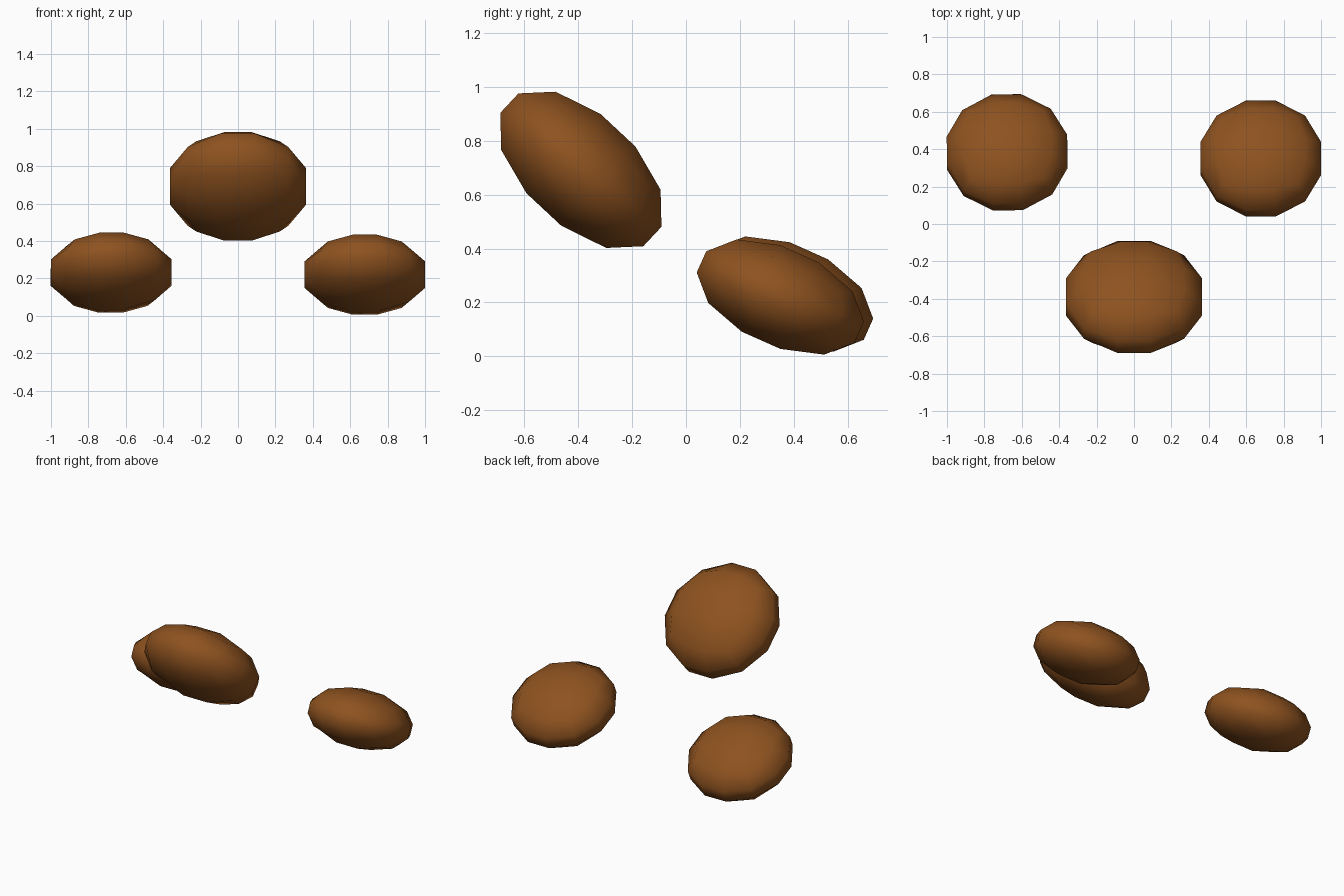
import bpy, bmesh
from math import radians, sqrt

if "Cube" in bpy.data.objects:
    bpy.data.objects.remove(bpy.data.objects["Cube"])

mat = bpy.data.materials.new("brown")
mat.diffuse_color = (0.27, 0.085, 0.014, 1)
mat.use_nodes = True
mat.node_tree.nodes["Principled BSDF"].inputs["Base Color"].default_value = mat.diffuse_color


def pebble(name, loc, radii, rot):
    # Cube split 3 x 3 per face, rounded into a ball, then flattened
    bm = bmesh.new()
    bmesh.ops.create_cube(bm, size=2)
    bmesh.ops.subdivide_edges(bm, edges=bm.edges[:], cuts=2, use_grid_fill=True)
    for v in bm.verts:
        x, y, z = (c * c for c in v.co)
        v.co.x *= sqrt(1 - y / 2 - z / 2 + y * z / 3) * radii[0]
        v.co.y *= sqrt(1 - x / 2 - z / 2 + x * z / 3) * radii[1]
        v.co.z *= sqrt(1 - x / 2 - y / 2 + x * y / 3) * radii[2]
    for f in bm.faces:
        f.smooth = True
    mesh = bpy.data.meshes.new(name)
    bm.to_mesh(mesh)
    bm.free()
    mesh.materials.append(mat)
    ob = bpy.data.objects.new(name, mesh)
    ob.location = loc
    ob.rotation_euler = [radians(a) for a in rot]
    bpy.context.collection.objects.link(ob)


# Large raised front pebble and two smaller ones behind
pebble("front_pebble", (0, -0.39, 0.692), (0.386, 0.384, 0.213), (-43, 0, 0))
pebble("back_left_pebble", (-0.678, 0.383, 0.231), (0.341, 0.339, 0.186), (-24, 0, 1))
pebble("back_right_pebble", (0.678, 0.35, 0.22), (0.341, 0.339, 0.186), (-24, 0, 0))
